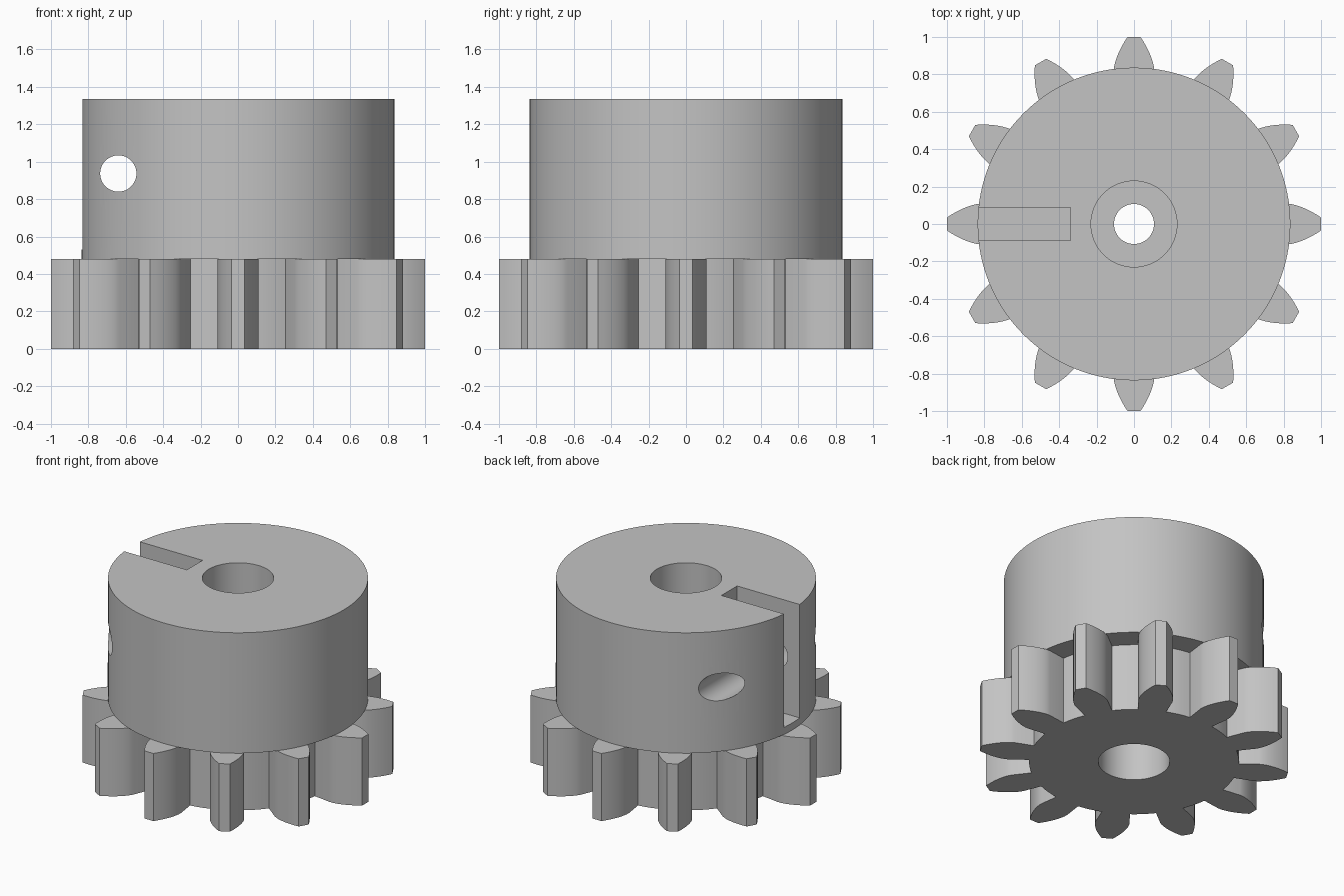
import bpy, bmesh
from math import sin, cos, tan, acos, pi, radians
from mathutils import Matrix

if "Cube" in bpy.data.objects:
    bpy.data.objects.remove(bpy.data.objects["Cube"], do_unlink=True)

TEETH = 12
GEAR_TOP, HUB_TOP = 0.48, 1.335
ROOT_R, BASE_R, TIP_R = 0.675, 0.805, 1.0
HUB_R, BORE_R, PILOT_R = 0.836, 0.23, 0.107
BASE_HALF_ANGLE = 0.137

grey = bpy.data.materials.new("light grey")
grey.use_nodes = True
colour = (0.55, 0.55, 0.55, 1)
grey.diffuse_color = colour
grey.node_tree.nodes["Principled BSDF"].inputs["Base Color"].default_value = colour


def add_object(name, bm):
    bmesh.ops.recalc_face_normals(bm, faces=bm.faces)
    mesh = bpy.data.meshes.new(name)
    bm.to_mesh(mesh)
    bm.free()
    mesh.materials.append(grey)
    obj = bpy.data.objects.new(name, mesh)
    bpy.context.collection.objects.link(obj)
    return obj


def prism(name, points, z0, z1):
    bm = bmesh.new()
    face = bm.faces.new([bm.verts.new((x, y, z0)) for x, y in points])
    side = bmesh.ops.extrude_face_region(bm, geom=[face])["geom"]
    verts = [v for v in side if isinstance(v, bmesh.types.BMVert)]
    bmesh.ops.translate(bm, verts=verts, vec=(0, 0, z1 - z0))
    return add_object(name, bm)


def circle(r, n):
    return [(r * cos(2 * pi * i / n), r * sin(2 * pi * i / n)) for i in range(n)]


def cut(target, cutter):
    mod = target.modifiers.new("cut", "BOOLEAN")
    mod.operation, mod.solver, mod.object = "DIFFERENCE", "EXACT", cutter
    cutter.hide_render = True
    bpy.context.view_layer.objects.active = target
    bpy.ops.object.modifier_apply(modifier=mod.name)
    bpy.data.objects.remove(cutter, do_unlink=True)


def half_angle(r):
    # Involute flank above the base circle, radial flank below it
    phi = acos(min(1, BASE_R / r))
    return BASE_HALF_ANGLE - (tan(phi) - phi)


# Toothed wheel
steps = 8
radii = [ROOT_R] + [BASE_R + (TIP_R - BASE_R) * i / steps for i in range(steps + 1)]
outline = []
for t in range(TEETH):
    mid = 2 * pi * t / TEETH
    polar = [(r, mid - half_angle(r)) for r in radii]
    polar += [(r, mid + half_angle(r)) for r in reversed(radii)]
    gap = 2 * pi / TEETH - 2 * half_angle(ROOT_R)
    polar += [(ROOT_R, mid + half_angle(ROOT_R) + gap * k / 4) for k in (1, 2, 3)]
    outline += [(r * cos(a), r * sin(a)) for r, a in polar]
gear = prism("gear_wheel", outline, 0, GEAR_TOP)
cut(gear, prism("gear_bore", circle(BORE_R, 64), -0.1, GEAR_TOP + 0.1))

# Hub with a stepped bore
hub = prism("hub", circle(HUB_R, 128), GEAR_TOP, HUB_TOP)
cut(hub, prism("hub_bore", circle(BORE_R, 64), GEAR_TOP + 0.07, HUB_TOP + 0.1))
cut(hub, prism("pilot_hole", circle(PILOT_R, 48), GEAR_TOP - 0.1, HUB_TOP))

# Slot on the right side
slot = [(-1, -0.088), (-0.34, -0.088), (-0.34, 0.088), (-1, 0.088)]
cut(hub, prism("slot", slot, 0.53, HUB_TOP + 0.1))

# Clamp screw hole running front to back across the slot
bm = bmesh.new()
place = Matrix.Translation((-0.64, 0, 0.937)) @ Matrix.Rotation(radians(90), 4, "X")
bmesh.ops.create_cone(bm, cap_ends=True, segments=48, radius1=0.097,
                      radius2=0.097, depth=2.2, matrix=place)
cut(hub, add_object("screw_hole", bm))

for obj in (gear, hub):
    bpy.ops.object.select_all(action="DESELECT")
    obj.select_set(True)
    bpy.context.view_layer.objects.active = obj
    bpy.ops.object.shade_smooth_by_angle(angle=radians(25))
